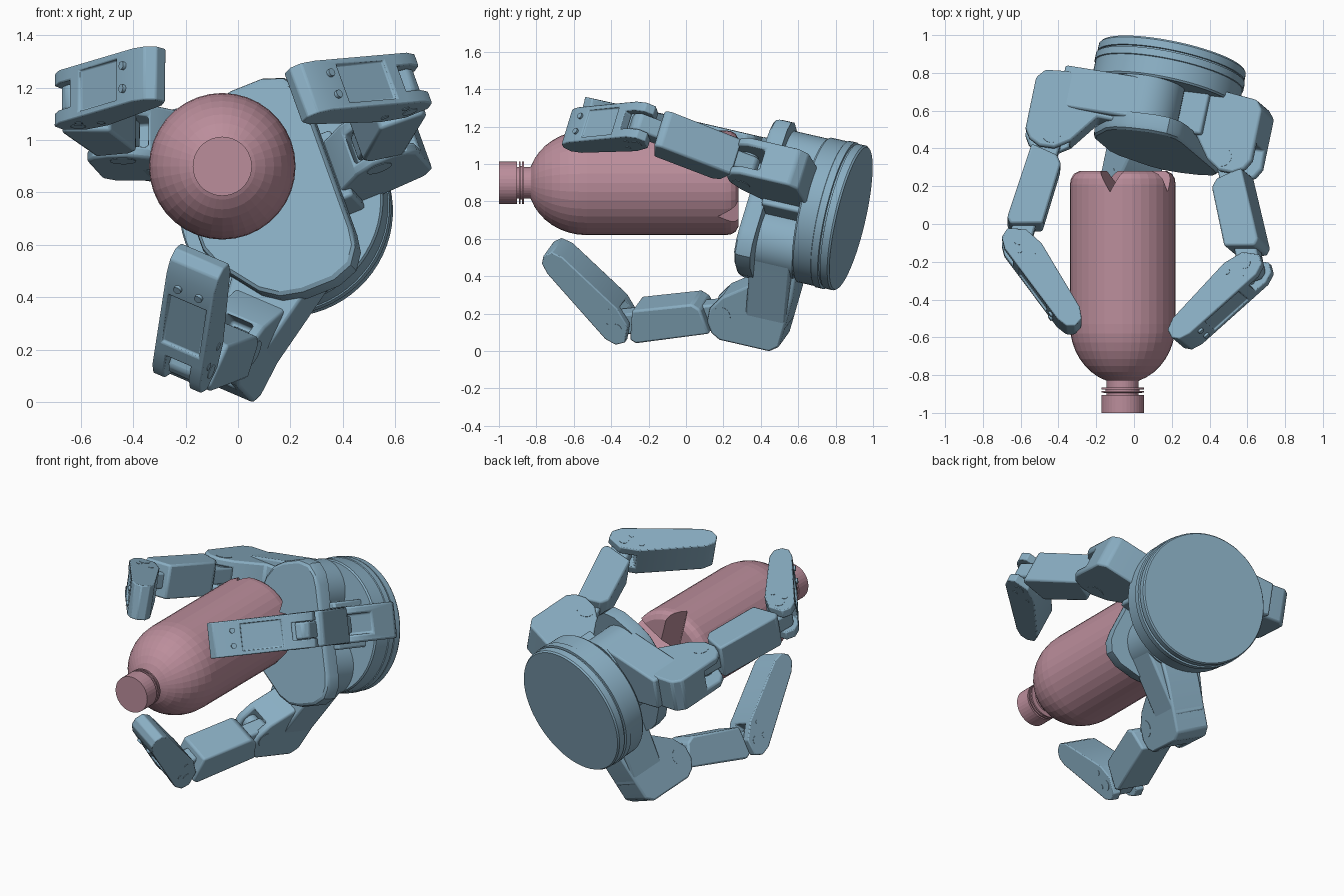
import bpy, bmesh
from math import radians, sin, cos, pi
from mathutils import Matrix, Vector

if "Cube" in bpy.data.objects:
    bpy.data.objects.remove(bpy.data.objects["Cube"])


def material(name, rgb):
    m = bpy.data.materials.new(name)
    m.diffuse_color = (*rgb, 1)
    m.use_nodes = True
    m.node_tree.nodes["Principled BSDF"].inputs["Base Color"].default_value = m.diffuse_color
    return m


BLUE = material("blue_metal", (0.25, 0.42, 0.54))
PINK = material("pink_plastic", (0.50, 0.27, 0.33))


def finish(name, bm, M, mat, cuts=(), bevel=0, smooth=True):
    """Turn a bmesh into an object, cut slots, bevel and shade it."""
    bmesh.ops.recalc_face_normals(bm, faces=bm.faces)
    me = bpy.data.meshes.new(name)
    bm.to_mesh(me)
    bm.free()
    ob = bpy.data.objects.new(name, me)
    bpy.context.collection.objects.link(ob)
    ob.matrix_world = M
    bpy.context.view_layer.update()
    if mat:
        me.materials.append(mat)
    bpy.context.view_layer.objects.active = ob
    for c in cuts:
        md = ob.modifiers.new("slot", "BOOLEAN")
        md.operation, md.solver, md.object = "DIFFERENCE", "EXACT", c
        bpy.ops.object.modifier_apply(modifier=md.name)
        bpy.data.objects.remove(c)
    if bevel:
        md = ob.modifiers.new("bevel", "BEVEL")
        md.width, md.segments, md.limit_method = bevel, 2, "ANGLE"
        md.angle_limit = radians(35)
    if smooth and mat:
        bpy.ops.object.select_all(action="DESELECT")
        ob.select_set(True)
        bpy.ops.object.shade_smooth_by_angle(angle=radians(32))
    if not mat:
        ob.hide_render = True
    return ob


def slab(name, pts, width, M, mat=BLUE, cuts=(), bevel=0.012):
    """Profile in local x/z, extruded along local y."""
    bm = bmesh.new()
    f = bm.faces.new([bm.verts.new((x, -width / 2, z)) for x, z in pts])
    g = bmesh.ops.extrude_face_region(bm, geom=[f])["geom"]
    bmesh.ops.translate(bm, vec=(0, width, 0),
                        verts=[v for v in g if isinstance(v, bmesh.types.BMVert)])
    return finish(name, bm, M, mat, cuts, bevel)


def rect(x0, x1, z0, z1):
    return [(x0, z0), (x1, z0), (x1, z1), (x0, z1)]


def lathe(name, prof, M, seg=48, mat=BLUE, cuts=(), smooth=True):
    """Revolve (radius, height) points around local z."""
    bm = bmesh.new()
    rings = [[bm.verts.new((r * cos(2 * pi * i / seg), r * sin(2 * pi * i / seg), h))
              for i in range(seg)] for r, h in prof]
    for a, b in zip(rings, rings[1:]):
        for i in range(seg):
            j = (i + 1) % seg
            bm.faces.new((a[i], a[j], b[j], b[i]))
    bm.faces.new(rings[0])
    bm.faces.new(rings[-1])
    return finish(name, bm, M, mat, cuts, 0, smooth)


def disc(name, r, length, M, seg=20):
    return lathe(name, [(r, -length / 2), (r, length / 2)], M, seg)


T = Matrix.Translation
RX = Matrix.Rotation(radians(90), 4, "X")
RY = Matrix.Rotation(radians(90), 4, "Y")

# Hand frame: x = fixed finger side, y = along the palm, z = grasp direction
a = Vector((-0.2, -0.955, 0.22)).normalized()
u = Vector((0.93, -0.11, 0.37))
u = (u - a * u.dot(a)).normalized()
v = a.cross(u)
H = T((0.205, 0.882, 0.71)) @ Matrix((u, v, a)).transposed().to_4x4()

# Base drum with a thin seam groove
lathe("base_drum", [(0.39, 0), (0.397, 0.01), (0.397, 0.05), (0.388, 0.052), (0.388, 0.06),
                    (0.402, 0.062), (0.402, 0.10), (0.397, 0.103), (0.397, 0.20),
                    (0.39, 0.21)], H, 64)
lathe("palm_core", [(0.2, 0.20), (0.2, 0.46)], H)

# Palm plate with rounded corners
half = [(0.26, 0.27), (0.25, 0.34), (0.21, 0.40), (0.13, 0.43), (0.0, 0.43), (-0.09, 0.41),
        (-0.16, 0.36), (-0.28, 0.2), (-0.31, 0.12)]
outline = half + [(x, -y) for x, y in reversed(half)]
bm = bmesh.new()
levels = [(1, 0.42), (1, 0.485), (0.985, 0.505), (0.95, 0.515)]
rings = [[bm.verts.new((x * s, y * s - 0.02, h)) for x, y in outline] for s, h in levels]
n = len(outline)
for p, q in zip(rings, rings[1:]):
    for i in range(n):
        bm.faces.new((p[i], p[(i + 1) % n], q[(i + 1) % n], q[i]))
bm.faces.new(rings[0])
bm.faces.new(rings[-1])
finish("palm_plate", bm, H, BLUE)

KNUCKLE = [(0.1, 0.23), (0.27, 0.23), (0.56, 0.27), (0.6, 0.32), (0.6, 0.60), (0.57, 0.65),
           (0.51, 0.68), (0.43, 0.675), (0.35, 0.62), (0.24, 0.47), (0.1, 0.47)]
ROOT = [(0, -0.18), (0.08, -0.165), (0.46, -0.10), (0.46, 0.10), (0.08, 0.165), (0, 0.18)]
DISTAL = [(0.02, -0.085), (0.07, -0.06), (0.09, 0.0), (0.085, 0.08), (0.06, 0.47), (0.04, 0.53),
          (0.0, 0.555), (-0.05, 0.54), (-0.075, 0.48), (-0.09, 0.08), (-0.06, -0.03)]
LINK = [(-0.06, -0.03), (-0.03, -0.06), (0.03, -0.06), (0.06, -0.03)]


def finger(tag, offset, spread, tilt, curl, length, reach, lift, side=0):
    R = H @ T((0, offset, 0)) @ Matrix.Rotation(radians(spread), 4, "Z")
    F = R @ T((0, 0, lift))
    # Knuckle with slot
    slot = slab("slot_cutter", rect(0.36, 0.8, 0.50, 0.8), 0.12, F, None, bevel=0)
    slab(tag + "_knuckle", KNUCKLE, 0.215, F, cuts=[slot])
    if offset:
        lathe(tag + "_spread_hub", [(0.18, 0.21), (0.18, 0.45)], R)
        slab(tag + "_knuckle_root", ROOT, 0.225, R @ T((0, 0, 0.335)) @ RX)
    else:
        slab(tag + "_mount", rect(0.0, 0.3, 0.2, 0.43), 0.28, R)
    P = F @ T((reach, side, 0.605)) @ Matrix.Rotation(radians(tilt), 4, "Y")
    disc(tag + "_knuckle_pin", 0.05, 0.219, P @ T((0, -side, 0)) @ RX)
    # Middle link with narrow tongues at both ends
    slab(tag + "_middle_link", [(-0.095, 0.14), (-0.06, 0.10), (0.085, 0.08), (0.095, 0.50),
                                (0.07, 0.53), (-0.095, 0.48)], 0.21, P)
    slab(tag + "_link_tongue", LINK + [(x, length - z) for x, z in reversed(LINK)], 0.1, P)
    # Fingertip with heel slot, recessed panel and screws
    D = P @ T((0, 0, length)) @ Matrix.Rotation(radians(-curl - tilt), 4, "Y")
    slot = slab("heel_cutter", rect(-0.2, 0.2, -0.2, 0.07), 0.105, D, None, bevel=0)
    recess = slab("panel_cutter", [(0.069, 0.13), (0.2, 0.13), (0.2, 0.37), (0.054, 0.37)],
                  0.16, D, None, bevel=0)
    slab(tag + "_fingertip", DISTAL, 0.21, D, cuts=[slot, recess], bevel=0.02)
    disc(tag + "_tip_pin", 0.03, 0.214, D @ RX)
    for s in (-0.045, 0.045):
        disc(tag + "_tip_screw", 0.016, 0.02, D @ T((0.066, s, 0.42)) @ RY, 12)
    for x, z in ((0.03, 0.05), (-0.04, 0.1)):
        disc(tag + "_side_screw", 0.016, 0.214, D @ T((x, 0, z)) @ RX, 12)


finger("fixed_finger", 0, 0, 24, 36, 0.61, 0.44, -0.07)
finger("upper_finger", 0.22, 160, 5, 44, 0.60, 0.46, 0)
finger("lower_finger", -0.22, 225, 20, 36, 0.59, 0.455, -0.03, 0.035)

# Bottle: body with dome, neck rings and cap, local z towards the cap
B = T((-0.06, 0, 0.90)) @ RX
dome = [(0.28 * cos(t), 0.53 + 0.315 * sin(t)) for t in [radians(9 * i) for i in range(1, 9)]]
body = [(0.235, -0.28), (0.262, -0.265), (0.276, -0.24), (0.28, -0.21), (0.28, 0.53)] + dome
body += [(0.085, 0.832), (0.085, 0.865), (0.113, 0.866), (0.113, 0.876), (0.09, 0.877),
         (0.09, 0.884), (0.113, 0.885), (0.113, 0.893), (0.085, 0.894), (0.085, 0.905)]
# Five wedge notches in the base
notches = []
for k in range(5):
    W = B @ Matrix.Rotation(radians(104 + 72 * k - 90), 4, "Z") @ T((0, 0.15, 0))
    notches.append(slab("notch_cutter", [(-0.075, -0.30), (0.075, -0.30), (0, -0.17)],
                        0.32, W, None, bevel=0))
lathe("bottle", body, B, 36, PINK, notches, smooth=False)
lathe("bottle_cap", [(0.113, 0.904), (0.113, 1.0)], B, 36, PINK, smooth=False)
